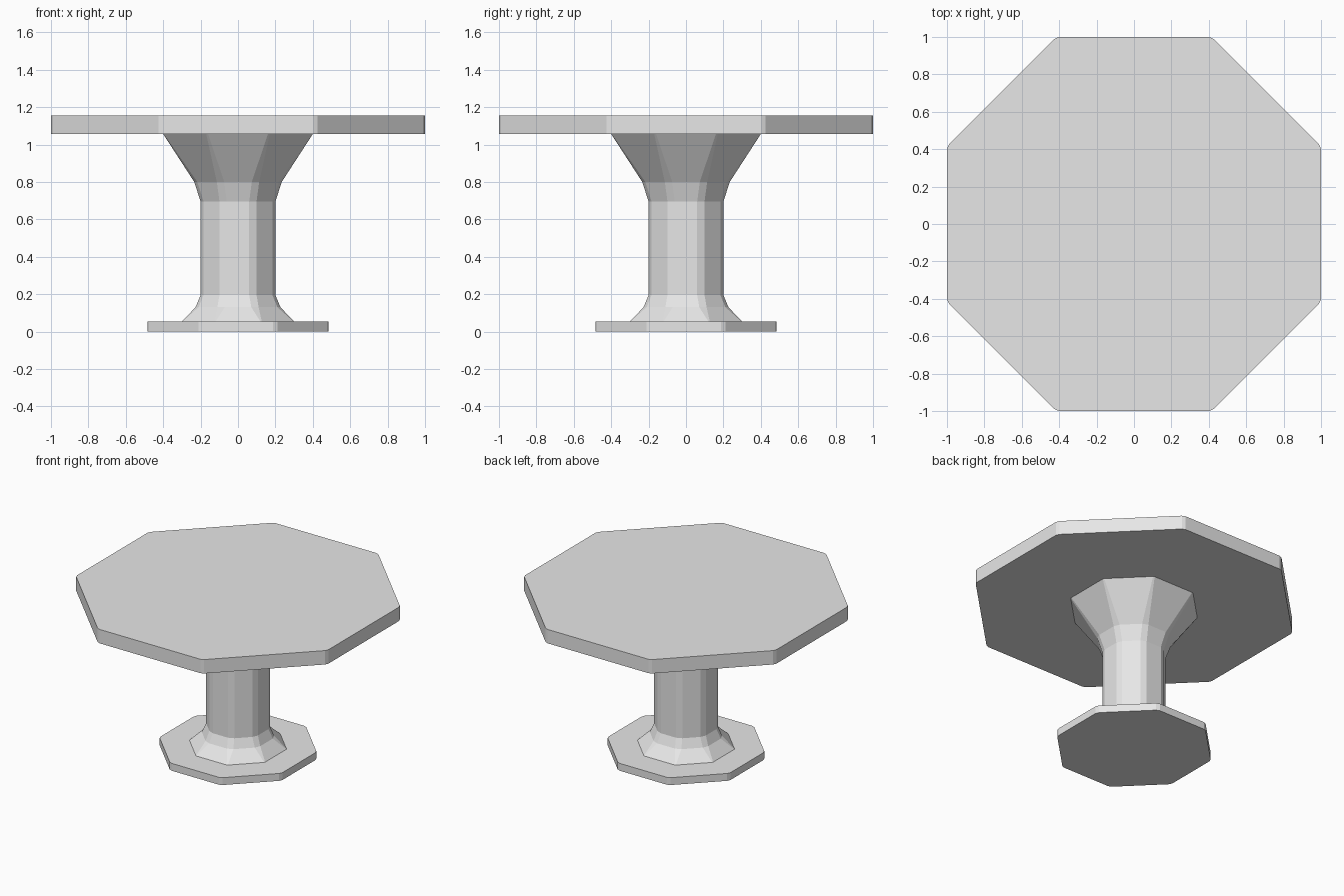
import bpy
import bmesh
from math import radians, tan, sin, cos

cube = bpy.data.objects.get("Cube")
if cube:
    bpy.data.objects.remove(cube, do_unlink=True)

# Single colour
grey = bpy.data.materials.new("light_grey")
grey.use_nodes = True
colour = (0.8, 0.8, 0.8, 1.0)
grey.diffuse_color = colour
grey.node_tree.nodes["Principled BSDF"].inputs["Base Color"].default_value = colour

SIDES = 8


def ring(bm, apothem, chamfer, z):
    """Octagon with flats facing the axes and each corner cut back by chamfer."""
    half = apothem * tan(radians(22.5)) - chamfer
    verts = []
    for i in range(SIDES):
        a = radians(360 / SIDES * i)
        for t in (-half, half):
            verts.append(bm.verts.new((apothem * cos(a) - t * sin(a),
                                       apothem * sin(a) + t * cos(a), z)))
    return verts


def octagon_part(name, profile):
    """Stack chamfered octagon rings (apothem, chamfer, height) into a closed solid."""
    bm = bmesh.new()
    rings = [ring(bm, *row) for row in profile]
    count = SIDES * 2
    for low, high in zip(rings, rings[1:]):
        for i in range(count):
            j = (i + 1) % count
            bm.faces.new((low[i], low[j], high[j], high[i]))
    bm.faces.new(rings[0][::-1])
    bm.faces.new(rings[-1])
    mesh = bpy.data.meshes.new(name)
    bm.to_mesh(mesh)
    bm.free()
    mesh.materials.append(grey)
    obj = bpy.data.objects.new(name, mesh)
    bpy.context.collection.objects.link(obj)
    return obj


# Foot plate
octagon_part("base_plate", [(0.485, 0.014, 0.0), (0.485, 0.014, 0.053)])

# Column flaring out at both ends
octagon_part("pedestal", [
    (0.30, 0.004, 0.053),
    (0.227, 0.023, 0.13),
    (0.20, 0.023, 0.195),
    (0.20, 0.023, 0.695),
    (0.234, 0.023, 0.80),
    (0.40, 0.006, 1.056),
])

# Table top
octagon_part("table_top", [(1.0, 0.014, 1.056), (1.0, 0.014, 1.156)])
